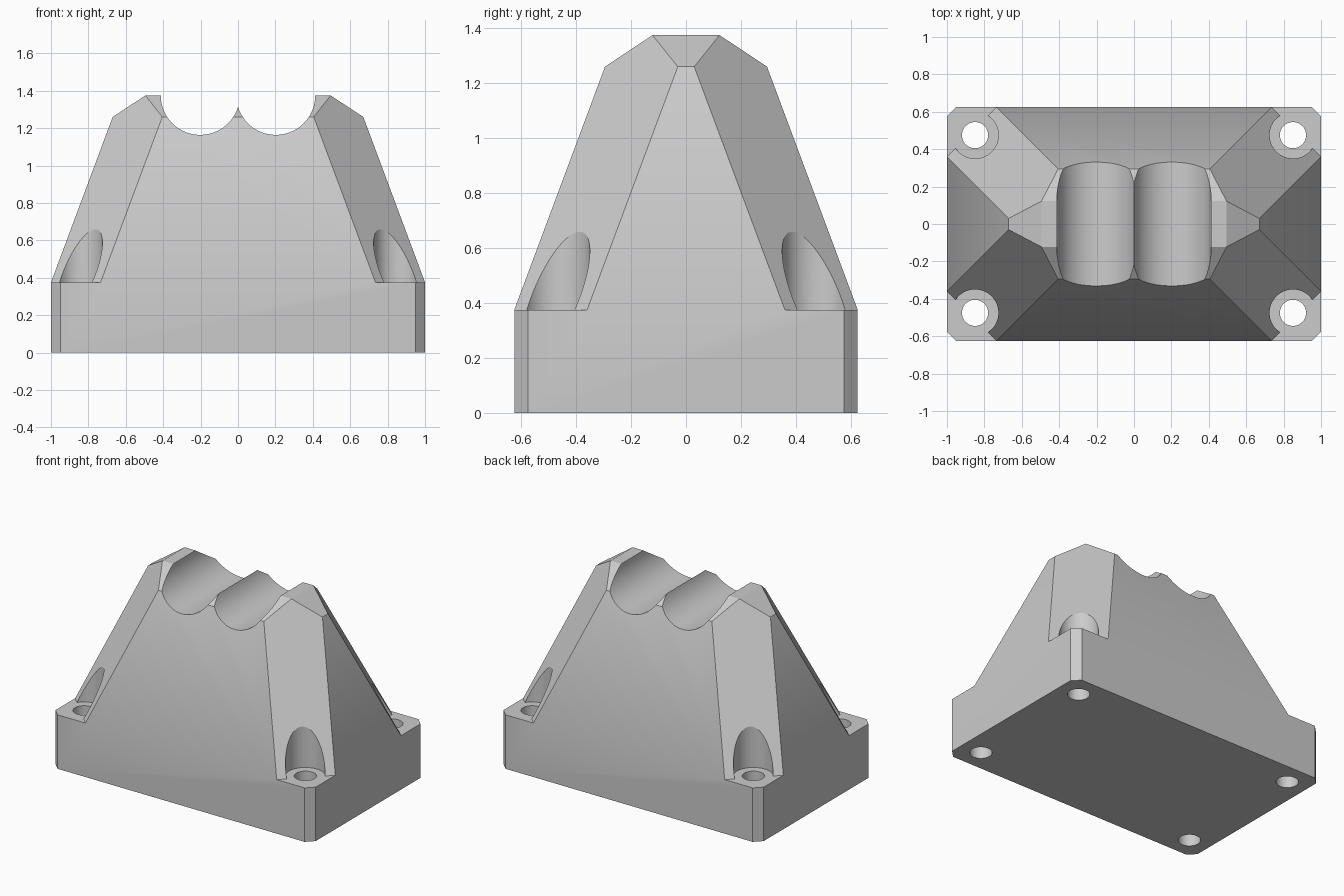
import bpy, bmesh, math

cube = bpy.data.objects.get("Cube")
if cube:
    bpy.data.objects.remove(cube, do_unlink=True)

BASE_TOP, SHOULDER, TOP = 0.375, 1.26, 1.375

grey = bpy.data.materials.new("plain grey")
grey.use_nodes = True
grey.diffuse_color = (0.6, 0.6, 0.6, 1)
grey.node_tree.nodes["Principled BSDF"].inputs["Base Color"].default_value = (0.6, 0.6, 0.6, 1)


def add_object(name, bm):
    mesh = bpy.data.meshes.new(name)
    bm.to_mesh(mesh)
    bm.free()
    mesh.materials.append(grey)
    ob = bpy.data.objects.new(name, mesh)
    bpy.context.collection.objects.link(ob)
    return ob


def hull(name, quadrant):
    """Convex solid from one quadrant of corners, mirrored across x and y."""
    bm = bmesh.new()
    for x, y, z in quadrant:
        for sx in (-1, 1):
            for sy in (-1, 1):
                bm.verts.new((x * sx, y * sy, z))
    bmesh.ops.convex_hull(bm, input=bm.verts)
    bmesh.ops.dissolve_limit(bm, angle_limit=math.radians(2), verts=bm.verts, edges=bm.edges)
    bmesh.ops.recalc_face_normals(bm, faces=bm.faces)
    return add_object(name, bm)


def cylinder(name, radius, depth, centre, along_y=False):
    bm = bmesh.new()
    bmesh.ops.create_cone(bm, cap_ends=True, segments=96, radius1=radius, radius2=radius, depth=depth)
    ob = add_object(name, bm)
    ob.location = centre
    if along_y:
        ob.rotation_euler.x = math.pi / 2
    return ob


def combine(target, other, operation):
    """Apply a boolean and remove the helper."""
    other.hide_render = True
    mod = target.modifiers.new(operation.lower(), "BOOLEAN")
    mod.operation, mod.object, mod.solver = operation, other, "EXACT"
    bpy.context.view_layer.objects.active = target
    bpy.ops.object.modifier_apply(modifier=mod.name)
    bpy.data.objects.remove(other, do_unlink=True)


# Rectangular foot with clipped vertical corners
block = hull("mount_block", [(x, y, z) for z in (0, BASE_TOP) for x, y in ((0.95, 0.625), (1, 0.575))])

# Tapered tower with chamfered corners and bevelled top
tower = hull("tower", [
    (0.735, 0.625, BASE_TOP), (1, 0.36, BASE_TOP),
    (0.405, 0.295, SHOULDER), (0.67, 0.03, SHOULDER),
    (0.495, 0.122, TOP)])
combine(block, tower, "UNION")

# Two round cradles across the top
for side in (-1, 1):
    combine(block, cylinder("cradle_cutter", 0.211, 2, (side * 0.202, 0, TOP), True), "DIFFERENCE")

# Screw holes with counterbores that scoop into the corner chamfers
for sx in (-1, 1):
    for sy in (-1, 1):
        x, y = sx * 0.85, sy * 0.475
        combine(block, cylinder("screw_cutter", 0.07, 2, (x, y, 0)), "DIFFERENCE")
        combine(block, cylinder("counterbore_cutter", 0.125, 1, (x, y, BASE_TOP + 0.5)), "DIFFERENCE")

# Smooth the bores, keep the planes crisp
bpy.ops.object.select_all(action="DESELECT")
block.select_set(True)
bpy.context.view_layer.objects.active = block
bpy.ops.object.shade_smooth_by_angle(angle=math.radians(25))
